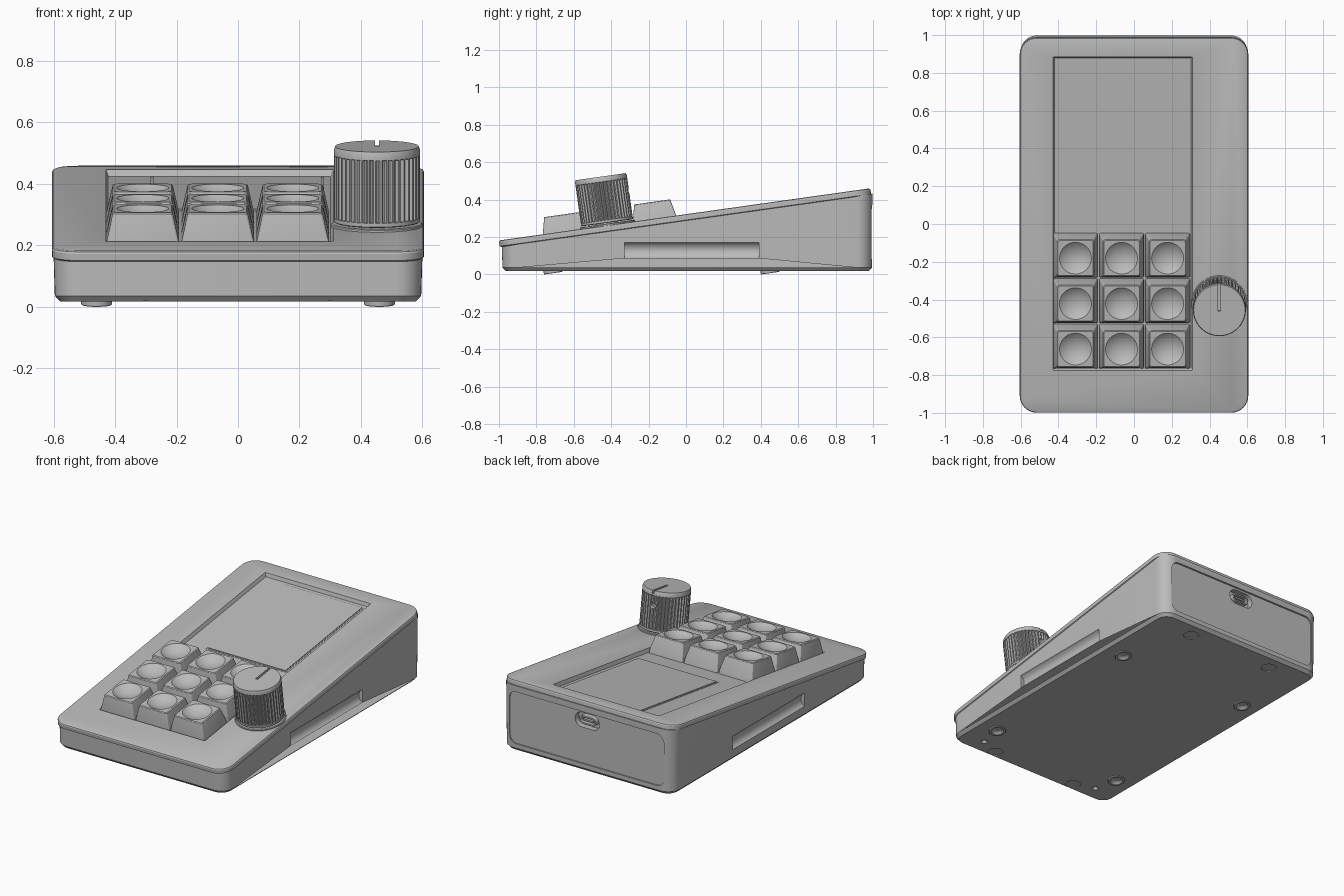
import bpy, bmesh, math
from mathutils import Matrix, Vector

if "Cube" in bpy.data.objects:
    bpy.data.objects.remove(bpy.data.objects["Cube"])

# One plain grey for the whole device
grey = bpy.data.materials.new("mid grey")
grey.use_nodes = True
grey.diffuse_color = (0.5, 0.5, 0.5, 1)
grey.node_tree.nodes["Principled BSDF"].inputs["Base Color"].default_value = (0.5, 0.5, 0.5, 1)

TILT = math.radians(8)
SLOPE = math.tan(TILT)
TOP = 0.322                                   # height of the sloped face at y = 0
DECK = Matrix.Translation((0, 0, TOP)) @ Matrix.Rotation(TILT, 4, 'X')
BACK = Matrix.Rotation(math.radians(-90), 4, 'X')   # local z -> world +y
move = Matrix.Translation


def loft(name, rings, matrix=Matrix()):
    """Skin closed rings of points and cap both ends."""
    bm = bmesh.new()
    rows = [[bm.verts.new(p) for p in ring] for ring in rings]
    for a, b in zip(rows, rows[1:]):
        for i in range(len(a)):
            j = (i + 1) % len(a)
            bm.faces.new((a[i], a[j], b[j], b[i]))
    bm.faces.new(rows[0])
    bm.faces.new(rows[-1])
    bmesh.ops.recalc_face_normals(bm, faces=bm.faces)
    mesh = bpy.data.meshes.new(name)
    bm.to_mesh(mesh)
    bm.free()
    mesh.materials.append(grey)
    obj = bpy.data.objects.new(name, mesh)
    bpy.context.collection.objects.link(obj)
    obj.matrix_world = matrix
    return obj


def rounded(hx, hy, r, z=0.0, steps=8):
    """Rounded rectangle ring at height z."""
    pts = []
    for k, (sx, sy) in enumerate(((1, 1), (-1, 1), (-1, -1), (1, -1))):
        for i in range(steps + 1):
            a = (k + i / steps) * math.pi / 2
            pts.append(Vector((sx * (hx - r) + r * math.cos(a),
                               sy * (hy - r) + r * math.sin(a), z)))
    return pts


def circle(r, z, n=48):
    return [Vector((r * math.cos(t * math.tau / n), r * math.sin(t * math.tau / n), z))
            for t in range(n)]


def disc(name, levels, matrix, n=48):
    return loft(name, [circle(r, z, n) for r, z in levels], matrix)


def slab(name, hx, hy, r, z0, z1, matrix, grow=0.0):
    return loft(name, [rounded(hx, hy, r, z0), rounded(hx + grow, hy + grow, r, z1)], matrix)


def cut(target, cutter):
    """Subtract the cutter, then discard it."""
    cutter.hide_render = True
    bpy.context.view_layer.update()
    mod = target.modifiers.new("cut", 'BOOLEAN')
    mod.operation = 'DIFFERENCE'
    mod.solver = 'EXACT'
    mod.object = cutter
    bpy.context.view_layer.objects.active = target
    bpy.ops.object.modifier_apply(modifier=mod.name)
    bpy.data.objects.remove(cutter)


# Wedge body: chamfered foot edge, sloped top hidden under the lid
def body_ring(inset, z=None):
    ring = rounded(0.6 - inset, 0.9915 - inset, 0.085 - inset)
    for p in ring:
        p.y += 0.0065
        p.z = TOP + SLOPE * p.y - 0.03 if z is None else z
    return ring


body = loft("body", [body_ring(0.022, 0.017), body_ring(0.004, 0.036), body_ring(0)])

# Finger scoops along both sides
for side in (-1, 1):
    cut(body, disc("scoop_cutter", [(0.049, -0.36), (0.049, 0.36)],
                   move((side * 0.622, 0.03, 0.128)) @ BACK))

# Shallow back panel and the port opening
cut(body, slab("panel_cutter", 0.54, 0.165, 0.05, 0.986, 1.1, move((0, 0, 0.228)) @ BACK))
port = move((0, 0, 0.335)) @ BACK
cut(body, slab("port_cutter", 0.085, 0.046, 0.0455, 0.95, 1.1, port))
connector = slab("port_connector", 0.058, 0.026, 0.0255, 0.94, 0.984, port)
cut(connector, slab("connector_cutter", 0.048, 0.017, 0.0165, 0.955, 1.1, port))
slab("port_tongue", 0.036, 0.005, 0.003, 0.95, 0.98, port)

# Underside seats and screw holes
for side in (-1, 1):
    for y in (-0.92, 0.885):
        cut(body, disc("seat_cutter", [(0.045, -0.1), (0.045, 0.022)], move((side * 0.3, y, 0))))
    cut(body, disc("hole_cutter", [(0.02, -0.1), (0.02, 0.017), (0.006, 0.035)],
                   move((side * 0.43, -0.87, 0)), 24))

# Tilted feet with dished centres
for side, label in ((-1, "right"), (1, "left")):
    for y, end in ((-0.71, "front"), (0.45, "back")):
        disc(f"{end}_{label}_foot",
             [(0.05, 0.022), (0.05, 0.002), (0.048, 0), (0.036, 0), (0.026, 0.009), (0.01, 0.014)],
             move((side * 0.46, y, 0.0067)) @ Matrix.Rotation(TILT, 4, 'X'))

# Sloped lid with a soft rim
lid_frame = DECK @ move((0, -0.0075, 0))
lid = loft("lid", [rounded(0.605 - i, 1.0025 - i, 0.09 - i, z) for i, z in
                   ((0.008, -0.036), (0, -0.031), (0, -0.009), (0.003, -0.003), (0.01, 0))],
           lid_frame)

# Sunken bay for the keys and display, with sloping walls
FLOOR = -0.022
cut(lid, slab("bay_cutter", 0.361, 0.829, 0.004, FLOOR, 0.022, DECK @ move((-0.06, 0.056, 0)), 0.018))
slab("display_bezel", 0.282, 0.394, 0.003, FLOOR - 0.004, FLOOR + 0.002,
     DECK @ move((-0.0025, 0.472, 0)))
slab("display", 0.274, 0.386, 0.003, FLOOR - 0.004, FLOOR + 0.006,
     DECK @ move((-0.0025, 0.472, 0)))

# Three by three tapered keys with round dishes
KEY_TOP = 0.09
key = loft("key_1", [rounded(0.118, 0.118, 0.008, FLOOR - 0.002, 3),
                     rounded(0.117, 0.117, 0.008, 0, 3),
                     rounded(0.098, 0.098, 0.012, KEY_TOP - 0.004, 3),
                     rounded(0.094, 0.094, 0.012, KEY_TOP, 3)])
R, DEPTH = 0.135, 0.03
bowl = [(R * math.sin(a), KEY_TOP + R - DEPTH - R * math.cos(a))
        for a in (math.radians(4 + 6 * i) for i in range(11))]
cut(key, disc("bowl_cutter", bowl, Matrix()))
for i in range(9):
    spot = key if i == 0 else bpy.data.objects.new(f"key_{i + 1}", key.data)
    if i:
        bpy.context.collection.objects.link(spot)
    spot.matrix_world = DECK @ move((-0.31 + 0.244 * (i % 3), -0.17 - 0.243 * (i // 3), 0))

# Fluted knob on a washer
knob_frame = DECK @ move((0.452, -0.424, 0))
disc("knob_washer", [(0.148, -0.004), (0.148, 0.006), (0.144, 0.009)], knob_frame, 64)
disc("knob_shaft", [(0.06, 0), (0.06, 0.03)], knob_frame)
RIBS = 42


def fluted(z, low):
    ring = circle(0.14, z, RIBS * 4)
    for i, p in enumerate(ring):
        if i % 4 > 1:
            p.x *= low
            p.y *= low
    return ring


knob = loft("knob", [[p * 0.97 + Vector((0, 0, z)) for p in circle(0.14, 0, RIBS * 4)]
                     if kind else fluted(z, low)
                     for z, low, kind in ((0.013, 1, 1), (0.016, 1, 0), (0.028, 1, 0),
                                          (0.029, 0.93, 0), (0.232, 0.93, 0), (0.234, 1, 0),
                                          (0.25, 1, 0), (0.262, 1, 1))], knob_frame)
# Pointer slot and set screw hole
cut(knob, slab("slot_cutter", 0.007, 0.09, 0.002, 0.244, 0.3, knob_frame @ move((0, 0.085, 0))))
cut(knob, disc("screw_cutter", [(0.02, 0.1), (0.02, 0.2)],
               knob_frame @ move((0, 0, 0.17)) @ BACK, 24))

# Smooth curves, crisp edges
bpy.ops.object.select_all(action='DESELECT')
for obj in bpy.context.collection.objects:
    if obj.type == 'MESH' and grey.name in obj.data.materials:
        obj.select_set(True)
        bpy.context.view_layer.objects.active = obj
bpy.ops.object.shade_smooth_by_angle(angle=math.radians(25))
